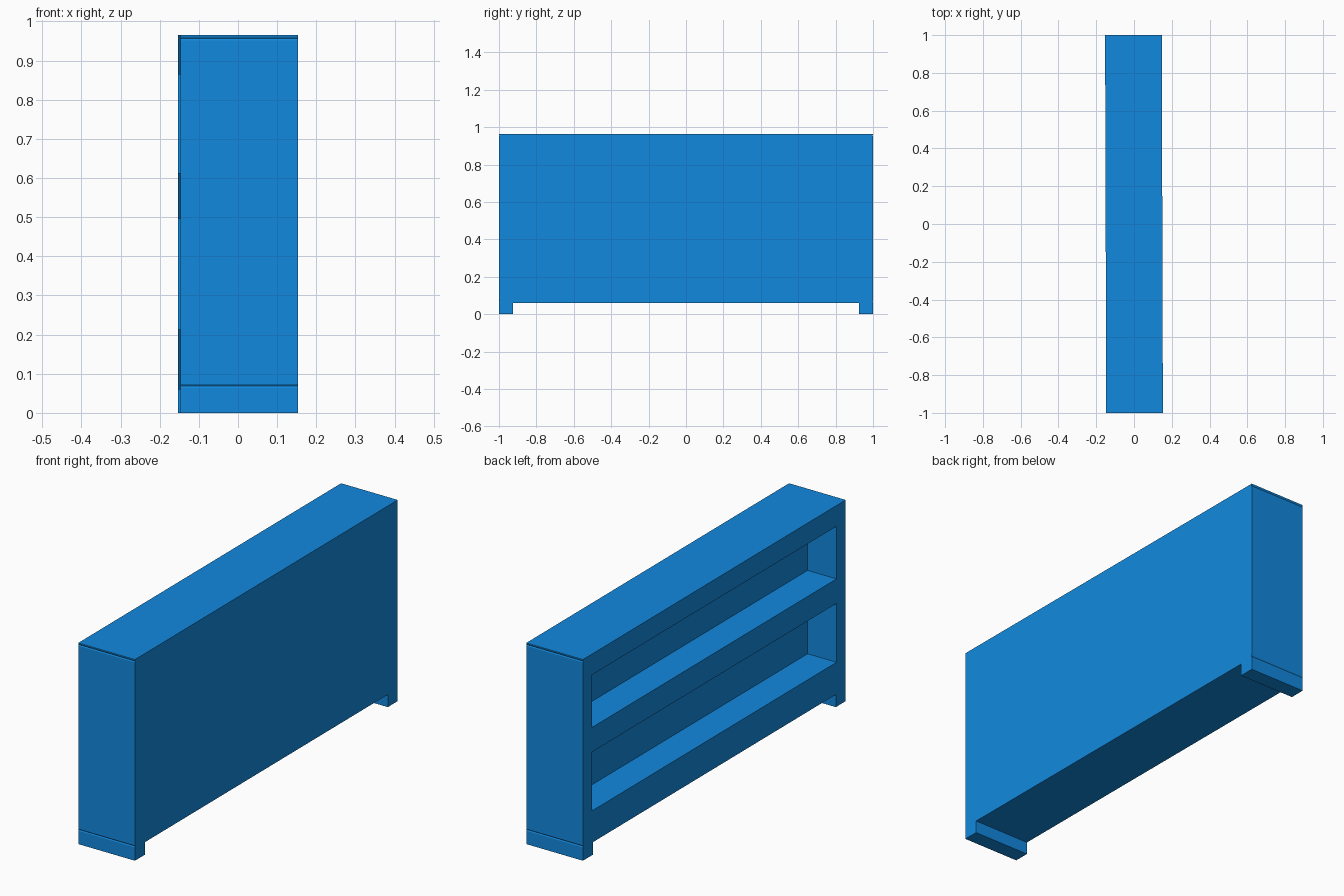
import bpy, bmesh

if "Cube" in bpy.data.objects:
    bpy.data.objects.remove(bpy.data.objects["Cube"])

HALF_W = 0.15      # half thickness along x
BACK_X = 0.003     # inner face of the back panel
TILT = 0.003       # the unit stands very slightly turned

blue = bpy.data.materials.new("blue_paint")
blue.diffuse_color = (0.006, 0.25, 0.73, 1)
blue.use_nodes = True
blue.node_tree.nodes["Principled BSDF"].inputs["Base Color"].default_value = blue.diffuse_color


def extrude_profile(name, points, x0, x1):
    """Solid from a closed (y, z) outline swept along x."""
    bm = bmesh.new()
    face = bm.faces.new([bm.verts.new((x0, y, z)) for y, z in points])
    ext = bmesh.ops.extrude_face_region(bm, geom=[face])
    verts = [g for g in ext["geom"] if isinstance(g, bmesh.types.BMVert)]
    bmesh.ops.translate(bm, verts=verts, vec=(x1 - x0, 0, 0))
    bmesh.ops.recalc_face_normals(bm, faces=bm.faces[:])
    mesh = bpy.data.meshes.new(name)
    bm.to_mesh(mesh)
    bm.free()
    obj = bpy.data.objects.new(name, mesh)
    bpy.context.collection.objects.link(obj)
    return obj


# Case outline: foot, end wall with fine seam lines, top; mirrored across y
half = [(0.925, 0.06), (0.925, 0.0), (1, 0.0),
        (1, 0.064), (0.997, 0.069), (1, 0.074),
        (1, 0.951), (0.997, 0.956), (1, 0.961), (1, 0.965)]
outline = half + [(-y, z) for y, z in reversed(half)]
case = extrude_profile("bookcase", outline, -HALF_W, HALF_W)
case.data.materials.append(blue)

# Two open shelves cut into the -x side
for i, (z0, z1) in enumerate([(0.213, 0.495), (0.613, 0.865)]):
    opening = [(-0.93, z0), (0.93, z0), (0.93, z1), (-0.93, z1)]
    cutter = extrude_profile(f"shelf_cutter_{i}", opening, -0.3, BACK_X)
    cutter.hide_render = True
    mod = case.modifiers.new("shelf", 'BOOLEAN')
    mod.operation = 'DIFFERENCE'
    mod.solver = 'EXACT'
    mod.object = cutter
    bpy.context.view_layer.objects.active = case
    bpy.ops.object.modifier_apply(modifier=mod.name)
    bpy.data.objects.remove(cutter)

case.rotation_euler.z = TILT
